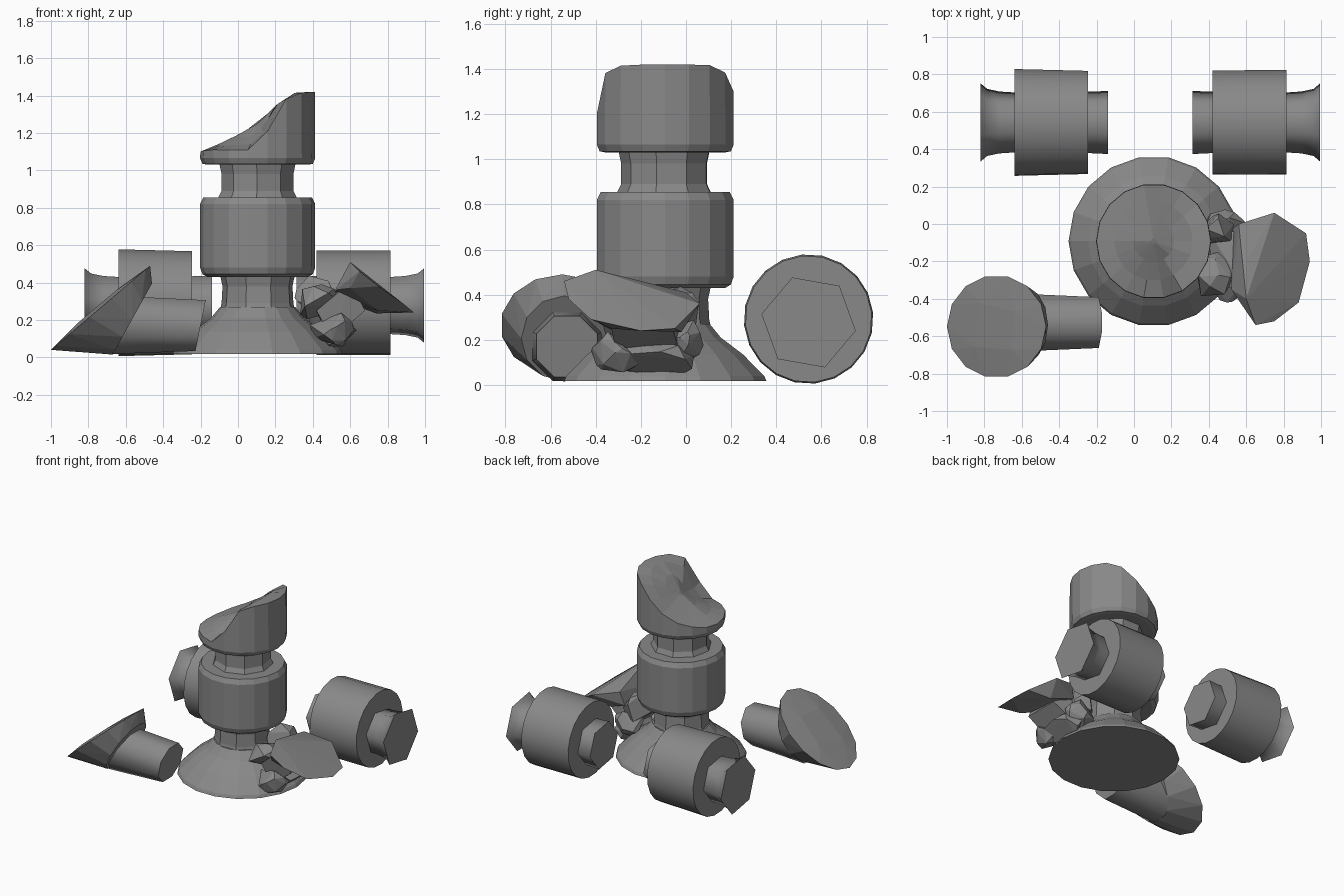
import bpy, bmesh, random
from math import sin, cos, pi, radians
from mathutils import Vector

if "Cube" in bpy.data.objects:
    bpy.data.objects.remove(bpy.data.objects["Cube"])

CX, CY = 0.105, -0.092      # column axis
stone = bpy.data.materials.new("dark_stone")
stone.diffuse_color = (0.25, 0.25, 0.25, 1)
stone.use_nodes = True
stone.node_tree.nodes["Principled BSDF"].inputs["Base Color"].default_value = stone.diffuse_color


def finish(name, bm, smooth=0):
    bmesh.ops.recalc_face_normals(bm, faces=bm.faces)
    me = bpy.data.meshes.new(name)
    bm.to_mesh(me)
    bm.free()
    me.materials.append(stone)
    ob = bpy.data.objects.new(name, me)
    bpy.context.collection.objects.link(ob)
    if smooth:
        bpy.ops.object.select_all(action='DESELECT')
        ob.select_set(True)
        bpy.context.view_layer.objects.active = ob
        bpy.ops.object.shade_smooth_by_angle(angle=radians(smooth))
    return ob


def loft(name, rings, smooth=0):
    """Skin a list of equal-length point rings and cap the ends."""
    bm = bmesh.new()
    vs = [[bm.verts.new(p) for p in r] for r in rings]
    n = len(vs[0])
    for a, b in zip(vs, vs[1:]):
        for i in range(n):
            j = (i + 1) % n
            bm.faces.new((a[i], a[j], b[j], b[i]))
    bm.faces.new(vs[0])
    bm.faces.new(vs[-1])
    return finish(name, bm, smooth)


def hull(name, points):
    bm = bmesh.new()
    for p in points:
        bm.verts.new(p)
    res = bmesh.ops.convex_hull(bm, input=bm.verts)
    junk = {g for g in res["geom_interior"] + res["geom_unused"]
            if isinstance(g, bmesh.types.BMVert)}
    bmesh.ops.delete(bm, geom=list(junk), context='VERTS')
    return finish(name, bm)


def upright(name, profile, sides, phase=0):
    """Profile of (radius, z) turned around the column axis."""
    return loft(name, [[(CX + r * cos(2 * pi * i / sides + phase),
                         CY + r * sin(2 * pi * i / sides + phase), z)
                        for i in range(sides)] for r, z in profile])


def lying(name, profile, sides, phase, y, z, smooth=0):
    """Profile of (x, radius) turned around an axis along x."""
    return loft(name, [[(x, y + r * cos(2 * pi * i / sides + phase),
                         z + r * sin(2 * pi * i / sides + phase))
                        for i in range(sides)] for x, r in profile], smooth)


def interp(table, x):
    if x <= table[0][0]:
        return table[0][1]
    for (a, u), (b, v) in zip(table, table[1:]):
        if x <= b:
            return u + (v - u) * (x - a) / (b - a)
    return table[-1][1]


# Standing column: base, necks, middle drum
upright("column_base", [(0.455, 0.018), (0.445, 0.04), (0.35, 0.135), (0.25, 0.21), (0.2, 0.27)], 18)
upright("lower_neck", [(0.215, 0.2), (0.195, 0.29), (0.19, 0.38), (0.205, 0.45)], 9, 0.2)
upright("middle_drum", [(0.27, 0.43), (0.295, 0.445), (0.308, 0.48), (0.308, 0.82), (0.29, 0.855)], 18)
upright("upper_neck", [(0.22, 0.84), (0.195, 0.89), (0.195, 0.98), (0.21, 1.05)], 9, 0.5)

# Broken top drum with a sloping, uneven fracture
back = [(-0.305, 1.10), (-0.15, 1.165), (0.0, 1.25), (0.1, 1.35), (0.2, 1.415), (0.305, 1.42)]
front = [(-0.305, 1.10), (0.0, 1.11), (0.05, 1.2), (0.1, 1.35), (0.2, 1.41), (0.305, 1.42)]
N = 18


def top_ring(r, z=None):
    ring = []
    for i in range(N):
        dx, dy = r * cos(2 * pi * i / N), r * sin(2 * pi * i / N)
        t = min(1, max(0, -dy / 0.28))
        h = z if z else (1 - t) * interp(back, dx) + t * interp(front, dx)
        ring.append((CX + dx, CY + dy, h))
    return ring


loft("broken_top_drum", [top_ring(0.27, 1.03), top_ring(0.295, 1.035), top_ring(0.308, 1.065),
                         top_ring(0.306), top_ring(0.21), top_ring(0.11), top_ring(0.015)])

# Two fallen drums with six-sided necks, mirrored about x = 0.09
for side, s, taper in (("left", 1, 0.006), ("right", -1, 0.0)):
    def X(x):
        return x if s == 1 else 0.175 - x
    y, z = 0.543, 0.292
    lying(side + "_fallen_drum", [(X(-0.64), 0.281 + taper), (X(-0.245), 0.28 - taper / 2)],
          20, 0.1, y, z, 40)
    lying(side + "_outer_neck", [(X(-0.82), 0.212), (X(-0.785), 0.182), (X(-0.72), 0.168),
                                 (X(-0.6), 0.16)], 6, radians(50), y, z - 0.015, 70)
    lying(side + "_inner_neck", [(X(-0.3), 0.165), (X(-0.2), 0.168), (X(-0.138), 0.172)],
          6, radians(50), y, z - 0.015, 70)

# Front left fragment: slanted, slightly bumpy broken face on a short neck
random.seed(2)
rim = [(-0.735 + 0.265 * cos(a), -0.548 + 0.275 * sin(a), 0.265 + 0.225 * cos(a))
       for a in [2 * pi * i / 14 for i in range(14)]]
heel = [(-0.565 + 0.105 * cos(a), -0.54 + 0.19 * sin(a), 0.205 + 0.19 * cos(a))
        for a in [2 * pi * i / 12 for i in range(12)]]
bumps = [(-0.735 + 0.265 * u - 0.012, -0.548 + 0.275 * v, 0.265 + 0.225 * u + 0.012)
         for u, v in ((0.4, 0.3), (-0.3, 0.45), (-0.4, -0.4), (0.35, -0.45))]
hull("front_left_fragment", rim + heel + bumps)
loft("front_left_fragment_neck",
     [[(x0 + k * sin(a), -0.527 + r * cos(a), 0.17 + r * sin(a))
       for a in [2 * pi * i / 8 + pi / 8 for i in range(8)]]
      for x0, k, r in ((-0.6, 0.08, 0.165), (-0.2, 0.03, 0.147))], 55)

# Right fragment: tilted slab leaning on the base
slab = [(0.56, 0.0, 0.41), (0.75, 0.06, 0.36), (0.92, -0.05, 0.25), (0.94, -0.2, 0.24),
        (0.88, -0.42, 0.29), (0.75, -0.52, 0.38), (0.65, -0.54, 0.46), (0.6, -0.4, 0.51),
        (0.6, -0.2, 0.46)]
under = [(0.52, -0.35, 0.36), (0.53, -0.02, 0.31), (0.74, -0.02, 0.235),
         (0.75, -0.33, 0.25), (0.6, -0.45, 0.37)]
hull("right_fragment_slab", slab + under)
hull("right_fragment_neck",
     [(0.6, -0.36, 0.4), (0.56, -0.04, 0.34), (0.68, -0.06, 0.25), (0.68, -0.33, 0.25),
      (0.42, -0.32, 0.25), (0.4, -0.04, 0.27), (0.5, -0.3, 0.1), (0.5, -0.02, 0.12)])

# Rubble between the slab, the base and the column
random.seed(4)
stones = [((0.41, -0.03, 0.32), (0.13, 0.1, 0.12)), ((0.48, -0.02, 0.2), (0.12, 0.1, 0.11)),
          ((0.43, -0.28, 0.29), (0.13, 0.13, 0.1)), ((0.5, -0.29, 0.15), (0.12, 0.13, 0.11)),
          ((0.53, -0.14, 0.12), (0.11, 0.19, 0.1))]
for k, (c, size) in enumerate(stones):
    pts = []
    for _ in range(18):
        d = Vector([random.gauss(0, 1) for _ in range(3)]).normalized()
        pts.append([c[i] + d[i] * size[i] for i in range(3)])
    hull(f"rubble_stone_{k + 1}", pts)
